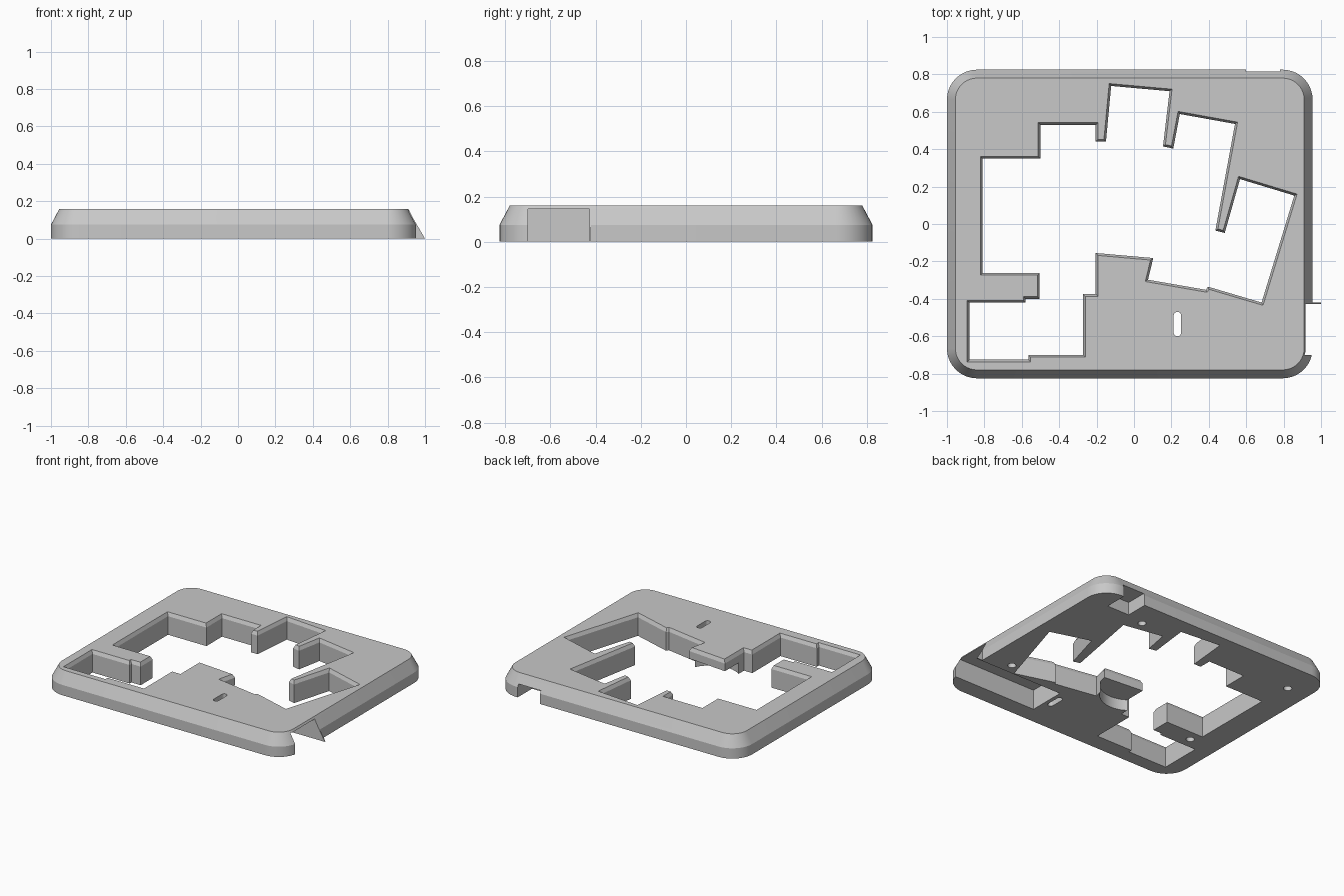
import bpy, bmesh, math
from mathutils import Vector

cube = bpy.data.objects.get("Cube")
if cube:
    bpy.data.objects.remove(cube, do_unlink=True)

grey = bpy.data.materials.new("plain_grey")
grey.use_nodes = True
grey.diffuse_color = (0.58, 0.58, 0.58, 1)
grey.node_tree.nodes["Principled BSDF"].inputs["Base Color"].default_value = grey.diffuse_color


def loft(name, rings):
    """Closed solid through matching rings of 3D points."""
    bm = bmesh.new()
    loops = [[bm.verts.new(p) for p in ring] for ring in rings]
    n = len(loops[0])
    for low, high in zip(loops, loops[1:]):
        for i in range(n):
            j = (i + 1) % n
            bm.faces.new((low[i], low[j], high[j], high[i]))
    bm.faces.new(loops[0][::-1])
    bm.faces.new(loops[-1])
    bmesh.ops.recalc_face_normals(bm, faces=bm.faces)
    mesh = bpy.data.meshes.new(name)
    bm.to_mesh(mesh)
    bm.free()
    mesh.materials.append(grey)
    obj = bpy.data.objects.new(name, mesh)
    bpy.context.collection.objects.link(obj)
    return obj


def rounded_rect(cx, cy, hx, hy, r, z, steps=10):
    pts = []
    for k, (sx, sy) in enumerate(((1, 1), (-1, 1), (-1, -1), (1, -1))):
        for s in range(steps + 1):
            a = math.pi / 2 * (k + s / steps)
            pts.append((cx + sx * (hx - r) + r * math.cos(a),
                        cy + sy * (hy - r) + r * math.sin(a), z))
    return pts


def grown(outline, d, z):
    """Clockwise outline moved outwards by d with mitred corners."""
    pts = [Vector(p) for p in outline]
    out = []
    for i, p in enumerate(pts):
        a = (p - pts[i - 1]).normalized()
        b = (pts[(i + 1) % len(pts)] - p).normalized()
        na, nb = Vector((-a.y, a.x)), Vector((-b.y, b.x))
        q = p + (na + nb) * d / (1 + na.dot(nb))
        out.append((q.x, q.y, z))
    return out


def box(name, x0, x1, y0, y1, z0, z1):
    return loft(name, [[(x0, y0, z), (x1, y0, z), (x1, y1, z), (x0, y1, z)] for z in (z0, z1)])


def cylinder(name, x, y, r, z0, z1, sides=32):
    ring = [(x + r * math.cos(math.tau * i / sides), y + r * math.sin(math.tau * i / sides))
            for i in range(sides)]
    return loft(name, [[(px, py, z) for px, py in ring] for z in (z0, z1)])


# Rounded plate with a sloped upper rim
CX, HX, HY, R, TOP = -0.0225, 0.9775, 0.825, 0.16, 0.16
plate = loft("cover_plate", [
    rounded_rect(CX, 0, HX - d, HY - d, R - d, z)
    for d, z in ((0, 0), (0, 0.075), (0.045, TOP))])

# Stepped key opening, clockwise from the upper left
opening = [
    (-.81, .35), (-.5, .35), (-.5, .53), (-.205, .53), (-.205, .44), (-.15, .44),
    (-.122, .738), (.19, .71), (.155, .415), (.21, .403), (.245, .588), (.54, .535),
    (.435, -.035), (.485, -.048), (.567, .24), (.857, .152), (.682, -.42),
    (.395, -.335), (.385, -.352), (.075, -.298), (.103, -.182), (-.205, -.155),
    (-.205, -.375), (-.272, -.375), (-.272, -.7), (-.565, -.7), (-.565, -.725),
    (-.88, -.725), (-.88, -.42), (-.58, -.42), (-.58, -.4), (-.505, -.4),
    (-.505, -.262), (-.81, -.262)]
cutters = [loft("opening_cutter", [
    grown(opening, d, z) for d, z in ((0, -0.1), (0, 0.135), (0.0168, 0.17))])]

# Small slot, side pocket, rear port and round relief under the tab
cutters += [
    loft("slot_cutter", [rounded_rect(0.232, -0.535, 0.02, 0.065, 0.0195, z, 6) for z in (-0.1, 0.3)]),
    box("side_pocket_cutter", 0.28, 1.2, -0.7, -0.428, -0.1, 0.145),
    box("rear_port_cutter", 0.6, 0.78, 0.66, 1.0, -0.1, 0.094),
    cylinder("tab_relief_cutter", -0.09, -0.15, 0.2, -0.1, 0.08),
]

# Blind screw holes in the underside
for x, y in ((-.83, .59), (-.77, -.34), (.46, .63), (.76, -.35)):
    cutters.append(cylinder("screw_hole_cutter", x, y, 0.028, -0.1, 0.1, 24))

for cutter in cutters:
    cutter.hide_render = True
    mod = plate.modifiers.new(cutter.name, 'BOOLEAN')
    mod.operation = 'DIFFERENCE'
    mod.solver = 'EXACT'
    mod.object = cutter

# Bake the cuts and drop the cutters
bpy.context.view_layer.update()
graph = bpy.context.evaluated_depsgraph_get()
baked = bpy.data.meshes.new_from_object(plate.evaluated_get(graph))
plate.modifiers.clear()
plate.data = baked
baked.materials.clear()
baked.materials.append(grey)
for poly in baked.polygons:
    poly.material_index = 0
for cutter in cutters:
    bpy.data.objects.remove(cutter, do_unlink=True)

# Thin triangular fin beside the side pocket
loft("side_fin", [[(0.9, y, 0), (1.0, y, 0), (0.913, y, 0.15), (0.9, y, 0.15)]
                  for y in (-0.428, -0.42)])

bpy.ops.object.select_all(action='DESELECT')
plate.select_set(True)
bpy.context.view_layer.objects.active = plate
bpy.ops.object.shade_smooth_by_angle(angle=math.radians(20))
